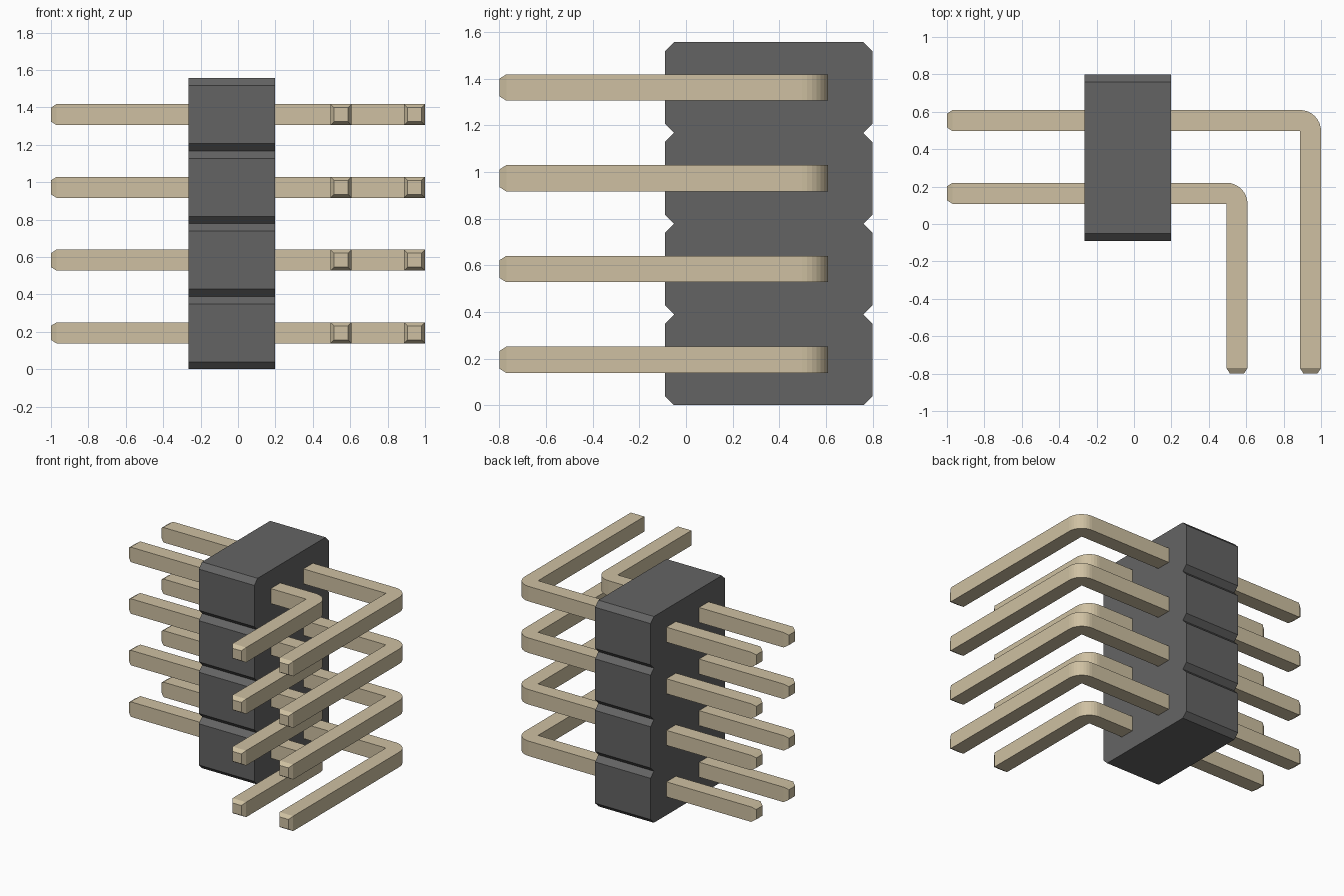
import bpy, bmesh, math
from mathutils import Vector

if "Cube" in bpy.data.objects:
    bpy.data.objects.remove(bpy.data.objects["Cube"])

PITCH, ROWS = 0.389, 4
CH = 0.039            # housing chamfer
W = 0.113             # pin thickness
TIP, TAPER = 0.03, 0.027


def material(name, color):
    m = bpy.data.materials.new(name)
    m.diffuse_color = (*color, 1)
    m.use_nodes = True
    m.node_tree.nodes["Principled BSDF"].inputs["Base Color"].default_value = m.diffuse_color
    return m


def prism(name, points, offset, mat):
    """Extrude a closed planar profile along offset."""
    bm = bmesh.new()
    face = bm.faces.new([bm.verts.new(p) for p in points])
    new = bmesh.ops.extrude_face_region(bm, geom=[face], use_keep_orig=True)
    verts = [v for v in new["geom"] if isinstance(v, bmesh.types.BMVert)]
    bmesh.ops.translate(bm, verts=verts, vec=offset)
    bmesh.ops.recalc_face_normals(bm, faces=bm.faces)
    bm.normal_update()
    me = bpy.data.meshes.new(name)
    me.materials.append(mat)
    return bm, me


def place(name, me, z=0.0):
    ob = bpy.data.objects.new(name, me)
    ob.location.z = z
    bpy.context.collection.objects.link(ob)


black = material("dark_plastic", (0.127, 0.127, 0.127))
metal = material("pale_gold", (0.62, 0.53, 0.36))

# Housing: notched side profile extruded across x
y0, y1, x0, x1 = -0.09, 0.799, -0.264, 0.199
right, left = [], []
for i in range(ROWS):
    lo, hi = i * PITCH, (i + 1) * PITCH
    for side, y, s in ((right, y1, -1), (left, y0, 1)):
        side += [(x0, y + s * CH, lo), (x0, y, lo + CH), (x0, y, hi - CH)]
right.append((x0, y1 - CH, ROWS * PITCH))
left.append((x0, y0 + CH, ROWS * PITCH))
bm, housing = prism("housing", right + left[::-1], Vector((x1 - x0, 0, 0)), black)
bm.to_mesh(housing)
bm.free()
place("housing", housing)


# Bent pin: L profile with rounded outer corner and tapered ends
def pin_mesh(name, y, x_out, seg=8):
    xi, yi = x_out - W, y - W / 2
    arc = [(xi + W * math.sin(a), yi + W * math.cos(a), -W / 2)
           for a in (math.pi / 2 * k / seg for k in range(seg + 1))]
    pts = ([(-1 + TIP, yi, -W / 2), (-1 + TIP, yi + W, -W / 2)] + arc +
           [(x_out, -0.8 + TIP, -W / 2), (xi, -0.8 + TIP, -W / 2), (xi, yi, -W / 2)])
    bm, me = prism(name, pts, Vector((0, 0, W)), metal)
    ends = [min(bm.faces, key=lambda f: f.calc_center_median()[axis]) for axis in (0, 1)]
    bmesh.ops.inset_individual(bm, faces=ends, thickness=TAPER, depth=TIP)
    bm.to_mesh(me)
    bm.free()
    return me


# Two columns of pins, one per housing cell
for name, y, x_out in (("short_pin", 0.164, 0.607), ("long_pin", 0.553, 1.0)):
    me = pin_mesh(name, y, x_out)
    for i in range(ROWS):
        place(f"{name}_{i + 1}", me, (i + 0.5) * PITCH)
